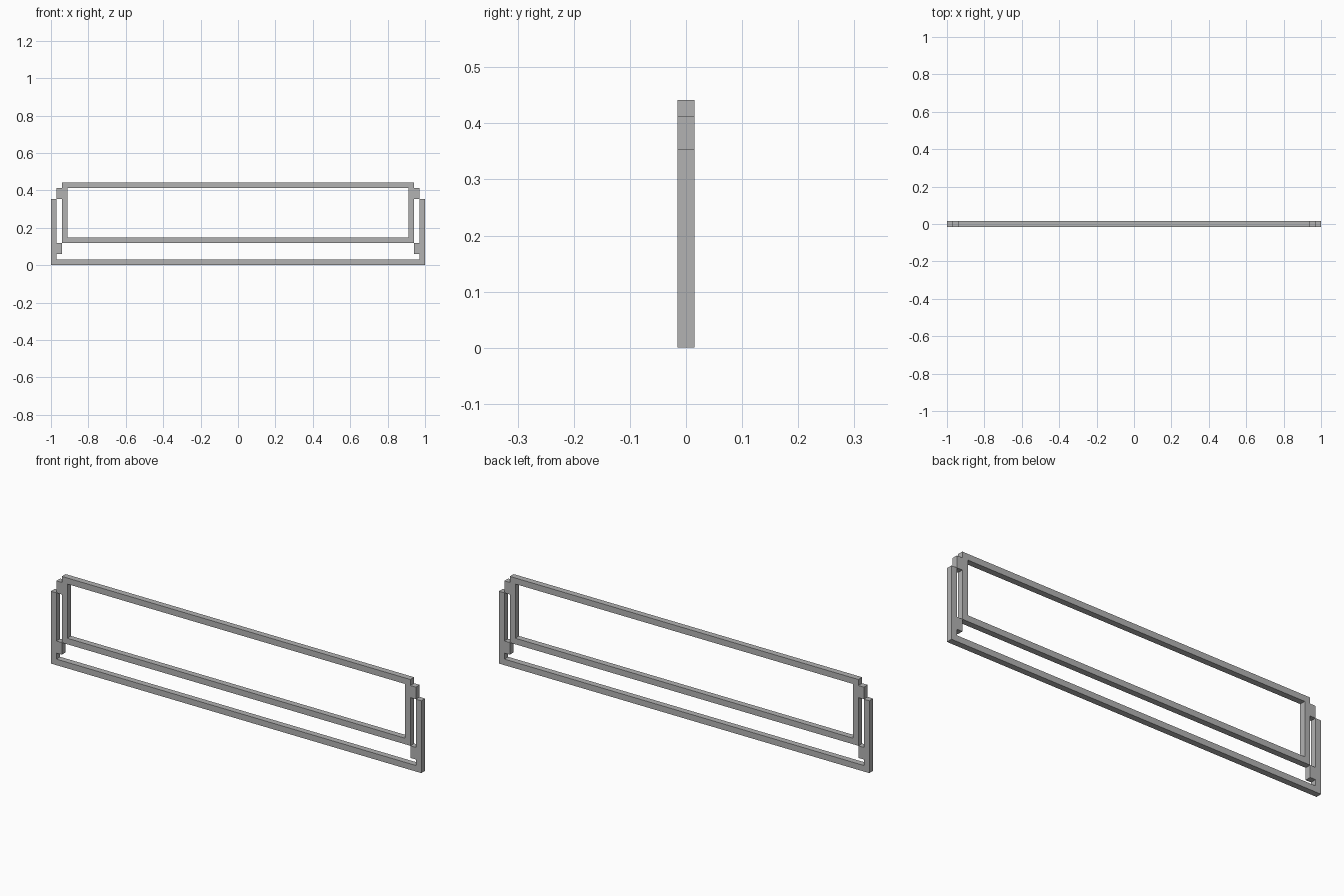
import bpy
import bmesh

cube = bpy.data.objects.get("Cube")
if cube:
    bpy.data.objects.remove(cube, do_unlink=True)

U = 2 / 68        # bar thickness; every size is a multiple of it
DEPTH = U

grey = bpy.data.materials.new("plain grey")
grey.use_nodes = True
colour = (0.45, 0.45, 0.45, 1)
grey.diffuse_color = colour
grey.node_tree.nodes["Principled BSDF"].inputs["Base Color"].default_value = colour


def mirrored_plate(name, half_profile):
    """Extrude a +x half profile (in bar units) along y and mirror it."""
    bm = bmesh.new()
    front = [bm.verts.new((x * U, -DEPTH / 2, z * U)) for x, z in half_profile]
    back = [bm.verts.new((x * U, DEPTH / 2, z * U)) for x, z in half_profile]
    bm.faces.new(front)
    bm.faces.new(back[::-1])
    n = len(half_profile)
    for i in range(n):
        j = (i + 1) % n
        # leave the centre seam open
        if half_profile[i][0] == 0 and half_profile[j][0] == 0:
            continue
        bm.faces.new((front[j], front[i], back[i], back[j]))
    bmesh.ops.recalc_face_normals(bm, faces=bm.faces)
    mesh = bpy.data.meshes.new(name)
    bm.to_mesh(mesh)
    bm.free()
    mesh.materials.append(grey)
    obj = bpy.data.objects.new(name, mesh)
    bpy.context.collection.objects.link(obj)
    mirror = obj.modifiers.new("Mirror", 'MIRROR')
    mirror.use_axis = (True, False, False)
    mirror.use_clip = True
    return obj


# U-shaped base bar with uprights and small inward tabs
mirrored_plate("outer_rail", [
    (0, 0), (34, 0), (34, 12), (33, 12), (33, 4), (32, 4),
    (32, 2), (33, 2), (33, 1), (0, 1)])

# Closed rectangular frame with small outward tabs near the top
mirrored_plate("inner_frame", [
    (0, 4), (32, 4), (32, 12), (33, 12), (33, 14), (32, 14),
    (32, 15), (0, 15), (0, 14), (31, 14), (31, 5), (0, 5)])
